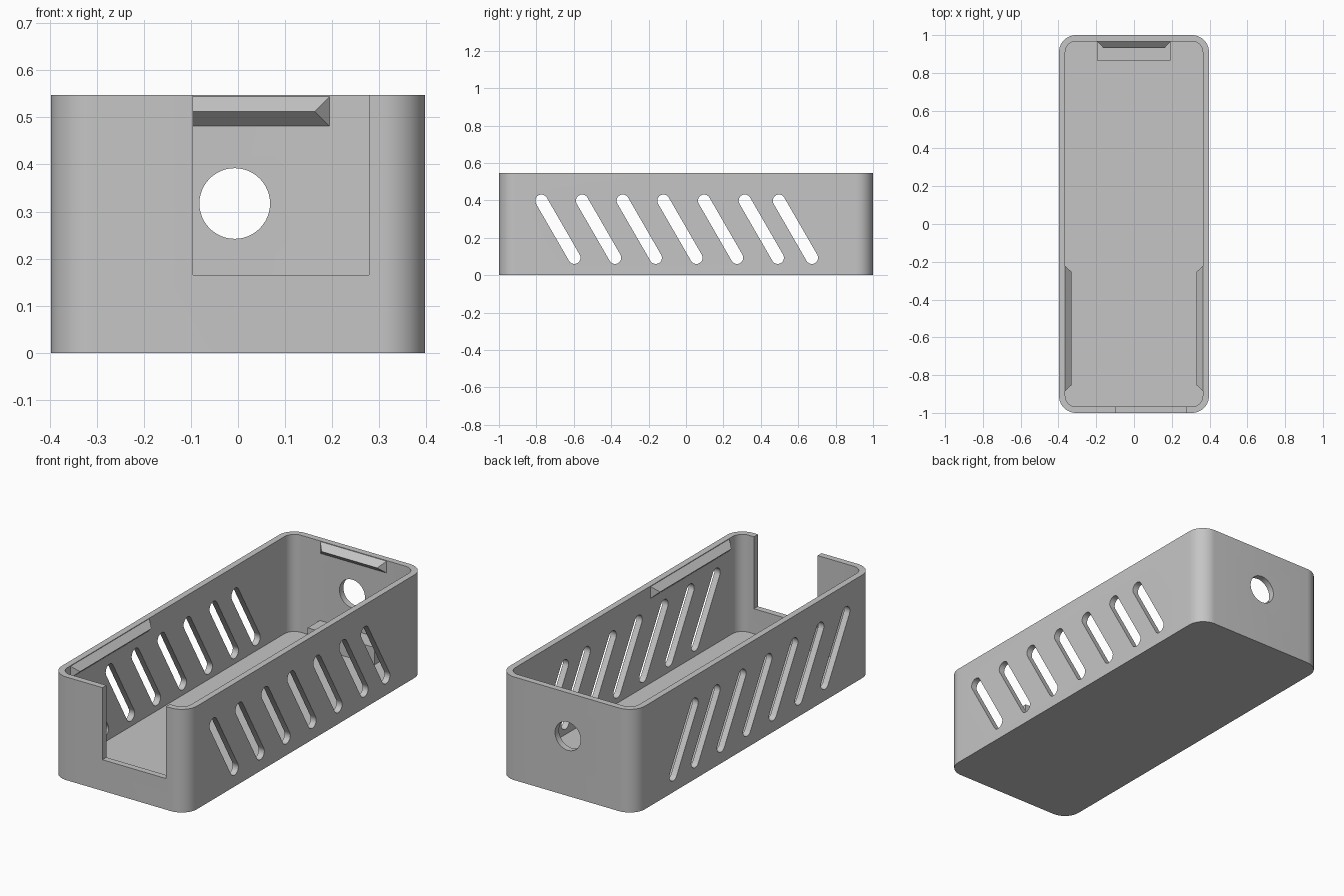
import bpy, bmesh, math
from mathutils import Vector

if "Cube" in bpy.data.objects:
    bpy.data.objects.remove(bpy.data.objects["Cube"])

HX, HY, H = 0.397, 1.0, 0.547     # half width, half length, height
WALL, FLOOR, RADIUS = 0.033, 0.032, 0.09
IX, IY = HX - WALL, HY - WALL     # inner half sizes

grey = bpy.data.materials.new("plain grey")
grey.use_nodes = True
COLOR = (0.56, 0.56, 0.56, 1)
grey.diffuse_color = COLOR
grey.node_tree.nodes["Principled BSDF"].inputs["Base Color"].default_value = COLOR


def finish(bm, name):
    bmesh.ops.recalc_face_normals(bm, faces=bm.faces)
    mesh = bpy.data.meshes.new(name)
    bm.to_mesh(mesh)
    bm.free()
    mesh.materials.append(grey)
    obj = bpy.data.objects.new(name, mesh)
    bpy.context.collection.objects.link(obj)
    return obj


def extrude(bm, points, offset):
    face = bm.faces.new([bm.verts.new(p) for p in points])
    new = bmesh.ops.extrude_face_region(bm, geom=[face])["geom"]
    verts = [v for v in new if isinstance(v, bmesh.types.BMVert)]
    bmesh.ops.translate(bm, verts=verts, vec=offset)


def arc(cx, cy, r, start, sweep, steps):
    return [(cx + r * math.cos(start + sweep * i / steps),
             cy + r * math.sin(start + sweep * i / steps)) for i in range(steps + 1)]


def rounded_box(name, hx, hy, r, z0, z1):
    outline = []
    for i, (sx, sy) in enumerate([(1, 1), (-1, 1), (-1, -1), (1, -1)]):
        outline += arc(sx * (hx - r), sy * (hy - r), r, i * math.pi / 2, math.pi / 2, 12)
    bm = bmesh.new()
    extrude(bm, [(x, y, z0) for x, y in outline], (0, 0, z1 - z0))
    return finish(bm, name)


def box(name, x0, x1, y0, y1, z0, z1):
    bm = bmesh.new()
    extrude(bm, [(x0, y0, z0), (x1, y0, z0), (x1, y1, z0), (x0, y1, z0)], (0, 0, z1 - z0))
    return finish(bm, name)


# Outer shell and the cutters that shape it
tray = rounded_box("tray", HX, HY, RADIUS, 0, H)
cavity = rounded_box("cavity_cutter", IX, IY, RADIUS - WALL, FLOOR, H + 0.2)
notch = box("notch_cutter", -0.095, 0.278, -1.2, -0.9, 0.165, H + 0.2)

# Round hole in the back wall
bm = bmesh.new()
extrude(bm, [(x, 0.9, z) for x, z in arc(-0.007, 0.317, 0.075, 0, math.tau, 48)[:-1]], (0, 0.3, 0))
hole = finish(bm, "hole_cutter")

# Slanted vents through both side walls
bm = bmesh.new()
tilt = math.radians(30)
slot_r, low_z, high_z = 0.033, 0.093, 0.398
lean = (high_z - low_z) * math.tan(tilt)
for i in range(7):
    top_y = -0.773 + 0.2175 * i if i < 6 else 0.497
    outline = (arc(top_y, high_z, slot_r, tilt, math.pi, 12)
               + arc(top_y + lean, low_z, slot_r, tilt + math.pi, math.pi, 12))
    extrude(bm, [(-0.6, y, z) for y, z in outline], (1.2, 0, 0))
vents = finish(bm, "vent_cutter")

bpy.context.view_layer.objects.active = tray
for cutter in (cavity, notch, hole, vents):
    cutter.hide_render = True
    mod = tray.modifiers.new(cutter.name, "BOOLEAN")
    mod.operation, mod.solver, mod.object = "DIFFERENCE", "EXACT", cutter
    bpy.ops.object.modifier_apply(modifier=mod.name)
    bpy.data.objects.remove(cutter)

bpy.ops.object.select_all(action="DESELECT")
tray.select_set(True)
bpy.ops.object.shade_smooth_by_angle(angle=math.radians(30))


# Snap ridges: a triangular bar with mitred ends, set along the inner rim
def snap_ridge(name, center, along, inward, half):
    c, a, n = Vector(center), Vector(along), Vector(inward)
    up, depth = Vector((0, 0, 1)), 0.034
    bm = bmesh.new()
    base = [bm.verts.new(c + a * s * half + up * t * depth - n * 0.003)
            for s, t in ((-1, -1), (1, -1), (1, 1), (-1, 1))]
    tip = [bm.verts.new(c + a * s * (half - depth) + n * depth) for s in (-1, 1)]
    for f in ((base[0], base[1], tip[1], tip[0]), (base[2], base[3], tip[0], tip[1]),
              (base[1], base[2], tip[1]), (base[3], base[0], tip[0]), base):
        bm.faces.new(f)
    return finish(bm, name)


ridge_z = H - 0.0345
snap_ridge("back_ridge", (0, IY, ridge_z), (1, 0, 0), (0, -1, 0), 0.197)
for side, name in ((1, "left_ridge"), (-1, "right_ridge")):
    snap_ridge(name, (side * IX, -0.553, ridge_z), (0, 1, 0), (-side, 0, 0), 0.333)

# Low block on the floor against the back wall
box("floor_block", -0.197, 0.194, 0.865, IY + 0.003, FLOOR - 0.003, 0.125)
